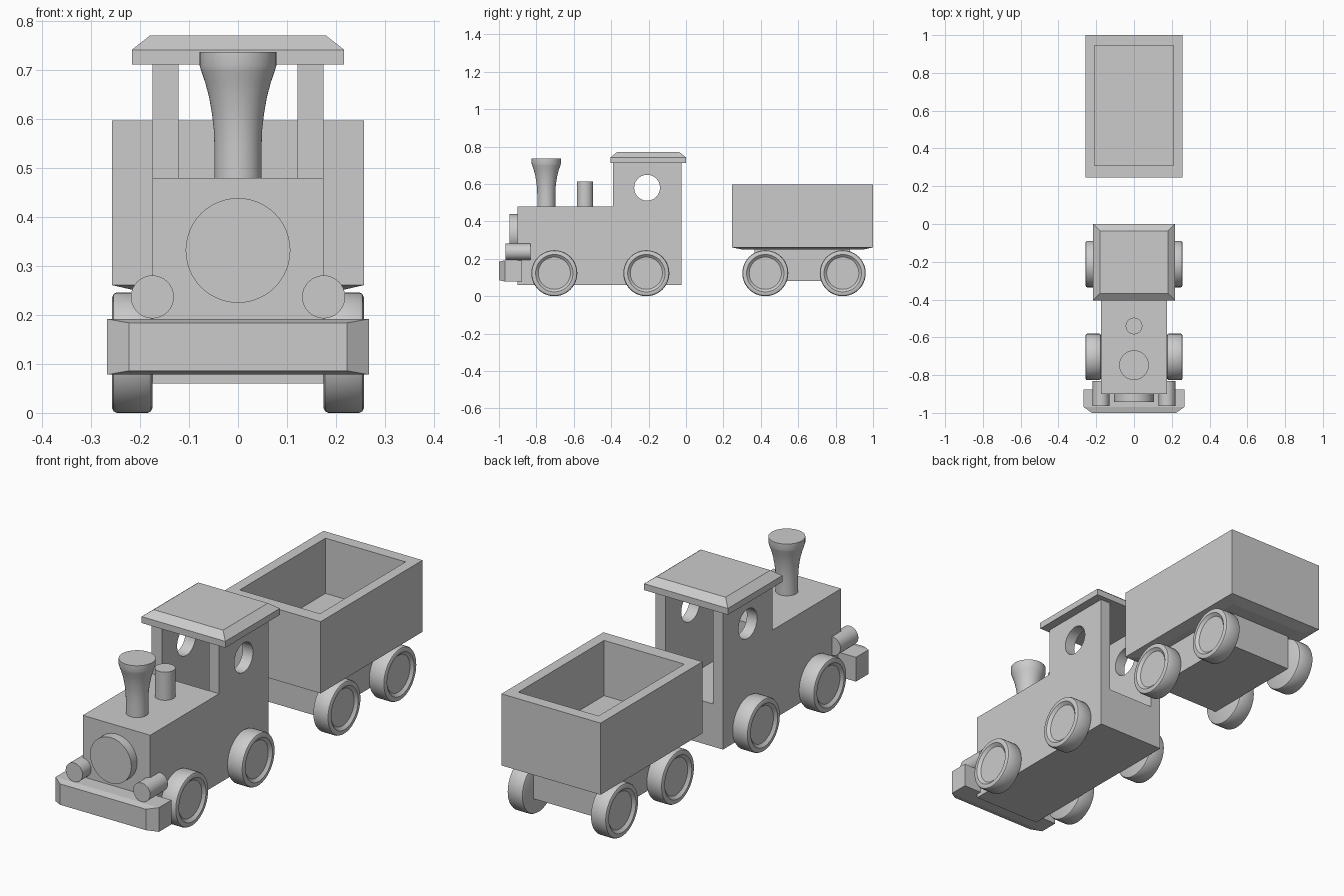
import bpy, bmesh, math
from mathutils import Matrix

if "Cube" in bpy.data.objects:
    bpy.data.objects.remove(bpy.data.objects["Cube"])


def finish(name, bm, smooth=False):
    bmesh.ops.recalc_face_normals(bm, faces=bm.faces)
    me = bpy.data.meshes.new(name)
    bm.to_mesh(me)
    bm.free()
    ob = bpy.data.objects.new(name, me)
    bpy.context.collection.objects.link(ob)
    if smooth:
        shade(ob)
    return ob


def shade(ob):
    bpy.ops.object.select_all(action='DESELECT')
    ob.select_set(True)
    bpy.context.view_layer.objects.active = ob
    bpy.ops.object.shade_smooth_by_angle(angle=math.radians(30))


def loft(name, rings, smooth=False, matrix=None):
    """Skin a stack of equal-sized point rings and cap both ends."""
    bm = bmesh.new()
    loops = [[bm.verts.new(p) for p in ring] for ring in rings]
    for a, b in zip(loops, loops[1:]):
        for i in range(len(a)):
            j = (i + 1) % len(a)
            bm.faces.new((a[i], a[j], b[j], b[i]))
    bm.faces.new(loops[0])
    bm.faces.new(loops[-1])
    if matrix:
        bm.transform(matrix)
    return finish(name, bm, smooth)


def rect(x, y0, y1, z):
    return [(-x, y0, z), (x, y0, z), (x, y1, z), (-x, y1, z)]


def box(name, x, y0, y1, z0, z1):
    return loft(name, [rect(x, y0, y1, z0), rect(x, y0, y1, z1)])


def lathe(name, profile, loc, axis='Z', n=48):
    """Revolve (radius, height) points; axis Z, or X / -X / -Y for lying parts."""
    rot = {'Z': Matrix(),
           'X': Matrix.Rotation(math.pi / 2, 4, 'Y'),
           '-X': Matrix.Rotation(-math.pi / 2, 4, 'Y'),
           '-Y': Matrix.Rotation(math.pi / 2, 4, 'X')}[axis]
    rings = [[(r * math.cos(2 * math.pi * i / n), r * math.sin(2 * math.pi * i / n), h)
              for i in range(n)] for r, h in profile]
    return loft(name, rings, True, Matrix.Translation(loc) @ rot)


# Engine body: boiler block and cab base
box("boiler_block", 0.175, -0.90, -0.39, 0.06, 0.48)
box("cab_base", 0.175, -0.39, -0.024, 0.06, 0.26)


# Cab side walls with a round window
def cab_wall(name, x):
    cu = bpy.data.curves.new(name, 'CURVE')
    cu.dimensions = '2D'
    cu.fill_mode = 'BOTH'
    cu.extrude = 0.0265
    window = [(-0.208 + 0.069 * math.cos(math.tau * i / 48),
               0.58 + 0.069 * math.sin(math.tau * i / 48)) for i in range(48)]
    outline = [(-0.39, 0.26), (-0.024, 0.26), (-0.024, 0.712), (-0.39, 0.712)]
    for pts in (outline, window):
        sp = cu.splines.new('POLY')
        sp.points.add(len(pts) - 1)
        for p, (u, v) in zip(sp.points, pts):
            p.co = (u, v, 0, 1)
        sp.use_cyclic_u = True
    tmp = bpy.data.objects.new(name + "_outline", cu)
    bpy.context.collection.objects.link(tmp)
    dg = bpy.context.evaluated_depsgraph_get()
    me = bpy.data.meshes.new_from_object(tmp.evaluated_get(dg))
    bpy.data.objects.remove(tmp)
    bm = bmesh.new()
    bm.from_mesh(me)
    bmesh.ops.remove_doubles(bm, verts=bm.verts, dist=1e-5)
    # local (x, y, z) becomes world (y, z, x)
    bm.transform(Matrix(((0, 0, 1, x), (1, 0, 0, 0), (0, 1, 0, 0), (0, 0, 0, 1))))
    finish(name, bm, True)


for side, s in (("right", 1), ("left", -1)):
    cab_wall("cab_wall_" + side, s * 0.1485)

# Roof with sloped rim
loft("cab_roof", [rect(0.217, -0.404, 0.0, 0.712), rect(0.217, -0.404, 0.0, 0.742),
                  rect(0.18, -0.368, -0.036, 0.771)])

# Chimney, steam dome and boiler front
lathe("chimney", [(0.048, 0.48), (0.048, 0.54), (0.0495, 0.58), (0.053, 0.61),
                  (0.059, 0.645), (0.067, 0.675), (0.075, 0.698), (0.0785, 0.71),
                  (0.0785, 0.737)], (0, -0.747, 0))
lathe("steam_dome", [(0.044, 0.48), (0.044, 0.612)], (0, -0.54, 0))
lathe("boiler_front", [(0.107, 0), (0.107, 0.043)], (0, -0.90, 0.332), '-Y')

# Bumper with chamfered front
bumper = [[(-x, y, z0), (x, y, z0), (x, y, z1), (-x, y, z1)]
          for x, y, z0, z1 in ((0.268, -0.876, 0.078, 0.192),
                               (0.268, -0.968, 0.078, 0.192),
                               (0.223, -1.0, 0.086, 0.184))]
loft("bumper", bumper)

# Wagon bin: outer shell, sloped underside, open interior
loft("wagon_bin", [rect(0.205, 0.305, 0.945, 0.249), rect(0.257, 0.245, 1.0, 0.261),
                   rect(0.257, 0.245, 1.0, 0.597), rect(0.208, 0.31, 0.945, 0.597),
                   rect(0.208, 0.31, 0.945, 0.338)])
box("wagon_chassis", 0.175, 0.367, 0.878, 0.08, 0.252)

# Headlights and wheels, mirrored left and right
wheel = [(0.114, 0), (0.12, 0.003), (0.123, 0.009), (0.123, 0.073), (0.12, 0.079),
         (0.114, 0.082), (0.1, 0.082), (0.086, 0.07)]
for side, s in (("right", 1), ("left", -1)):
    lathe("headlight_" + side, [(0.044, 0), (0.044, 0.132)],
          (s * 0.175, -0.832, 0.237), '-Y', 32)
    for label, y in (("engine_front", -0.704), ("engine_rear", -0.212),
                     ("wagon_front", 0.424), ("wagon_rear", 0.838)):
        lathe(f"{label}_wheel_{side}", wheel, (s * 0.175, y, 0.123),
              'X' if s > 0 else '-X')
